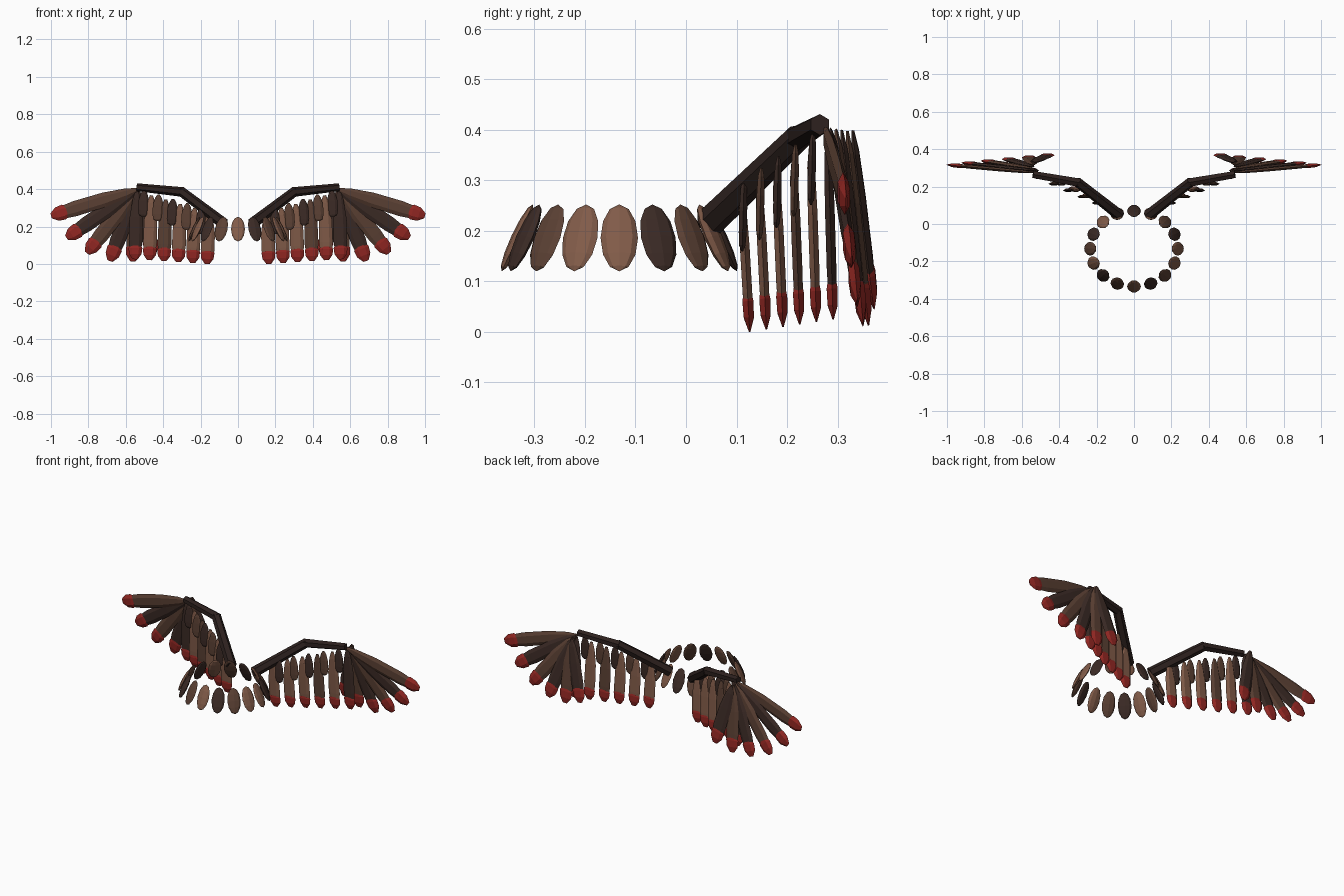
import bpy, bmesh
from math import sin, cos, pi, radians
from mathutils import Vector, Matrix

if "Cube" in bpy.data.objects:
    bpy.data.objects.remove(bpy.data.objects["Cube"])


def material(name, rgb):
    m = bpy.data.materials.new(name)
    m.diffuse_color = (*rgb, 1)
    m.use_nodes = True
    m.node_tree.nodes["Principled BSDF"].inputs["Base Color"].default_value = m.diffuse_color
    return m


BONE = material("bone_brown", (0.026, 0.015, 0.013))
DARK = material("dark_brown", (0.045, 0.024, 0.019))
MID = material("mid_brown", (0.105, 0.052, 0.034))
TAN = material("tan_brown", (0.22, 0.105, 0.066))
RED = material("tip_red", (0.30, 0.021, 0.017))
TONES = [TAN, DARK, MID]


def finish(bm, name, mat):
    bmesh.ops.recalc_face_normals(bm, faces=bm.faces)
    me = bpy.data.meshes.new(name)
    bm.to_mesh(me)
    bm.free()
    me.materials.append(mat)
    ob = bpy.data.objects.new(name, me)
    bpy.context.collection.objects.link(ob)
    return ob


def loft(name, a, b, rings, mat, side):
    """Six-sided body from a to b; rings are (t, half width, half depth)."""
    a, b = Vector(a), Vector(b)
    u = (b - a).normalized()
    n = Vector((0, 1, 0))
    n = (n - u * n.dot(u)).normalized()
    s = u.cross(n)
    bm = bmesh.new()
    loops = []
    for t, w, d in rings:
        c = a.lerp(b, t)
        loop = []
        for k in range(6):
            p = c + s * w * cos(k * pi / 3) + n * d * sin(k * pi / 3)
            loop.append(bm.verts.new((p.x * side, p.y, p.z)))
        loops.append(loop)
    for l0, l1 in zip(loops, loops[1:]):
        for k in range(6):
            j = (k + 1) % 6
            bm.faces.new((l0[k], l0[j], l1[j], l1[k]))
    bm.faces.new(loops[0])
    bm.faces.new(loops[-1])
    return finish(bm, name, mat)


def feather(name, a, b, w, d, mat, side, tip=0.08):
    """Tapered vane, with a slightly fatter red tip when tip > 0."""
    shape = [(0, .22, .3), (.12, .6, .8), (.38, .95, 1), (.72, 1, 1), (.9, .8, .8), (.98, .3, .2)]
    loft(name, a, b, [(t, w * x, d * y) for t, x, y in shape], mat, side)
    if tip:
        a, b = Vector(a), Vector(b)
        start = b - (b - a).normalized() * tip
        cap = [(0, .7, .8), (.25, 1, 1.15), (.65, .9, 1.05), (1, .35, .15)]
        loft(name + "_tip", start, b, [(t, w * x, d * y) for t, x, y in cap], RED, side)


# Collar: oval ring of sixteen flat feathers flaring outward at the bottom
for i in range(16):
    ang = i * pi / 8
    bm = bmesh.new()
    bmesh.ops.create_uvsphere(bm, u_segments=8, v_segments=6, radius=1)
    mat = (Matrix.Translation((0.234 * cos(ang), -0.132 + 0.202 * sin(ang), 0.186))
           @ Matrix.Rotation(ang, 4, 'Z') @ Matrix.Rotation(radians(-25), 4, 'Y')
           @ Matrix.Diagonal((0.012, 0.037, 0.073, 1)))
    bmesh.ops.transform(bm, matrix=mat, verts=bm.verts)
    finish(bm, f"collar_feather_{i}", TONES[i % 3])

SHOULDER, ELBOW, WRIST = (0.075, 0.045, 0.215), (0.30, 0.222, 0.385), (0.54, 0.265, 0.41)
ROOT, END = Vector((0.155, 0.11, 0.275)), Vector((0.54, 0.28, 0.39))

for side, label in ((1, "right"), (-1, "left")):
    # Wing bones
    loft(f"upper_arm_{label}", SHOULDER, ELBOW, [(0, .03, .03), (1.02, .026, .026)], BONE, side)
    loft(f"forearm_{label}", ELBOW, WRIST, [(-.04, .026, .026), (1, .021, .021)], BONE, side)

    # Hanging secondary feathers
    for i in range(6):
        f = i / 5
        a = ROOT.lerp(END, f)
        b = Vector((0.165 + 0.385 * f, 0.126 + 0.165 * f, 0.025 * f))
        feather(f"secondary_{label}_{i}", a, b, 0.037, 0.011, TONES[(i + 2) % 3 if i % 2 else 0], side)

    # Short covert feathers under the arm
    for i in range(5):
        a = ROOT.lerp(END, (i + 0.5) / 5) + Vector((0, -0.012, 0.015))
        b = a + Vector((0.005, -0.004, -0.145))
        feather(f"covert_{label}_{i}", a, b, 0.03, 0.009, (DARK, MID)[i % 2], side, 0)

    # Primary feathers fanned from the wrist
    for i in range(6):
        ang = radians(17 + 17.4 * i)
        length = 0.48 - 0.024 * i
        a = Vector((0.54, 0.275 + 0.011 * i, 0.397))
        b = a + Vector((length * cos(ang), 0.042, -length * sin(ang)))
        feather(f"primary_{label}_{i}", a, b, 0.041, 0.011, (MID, DARK)[i % 2], side, 0.095)
